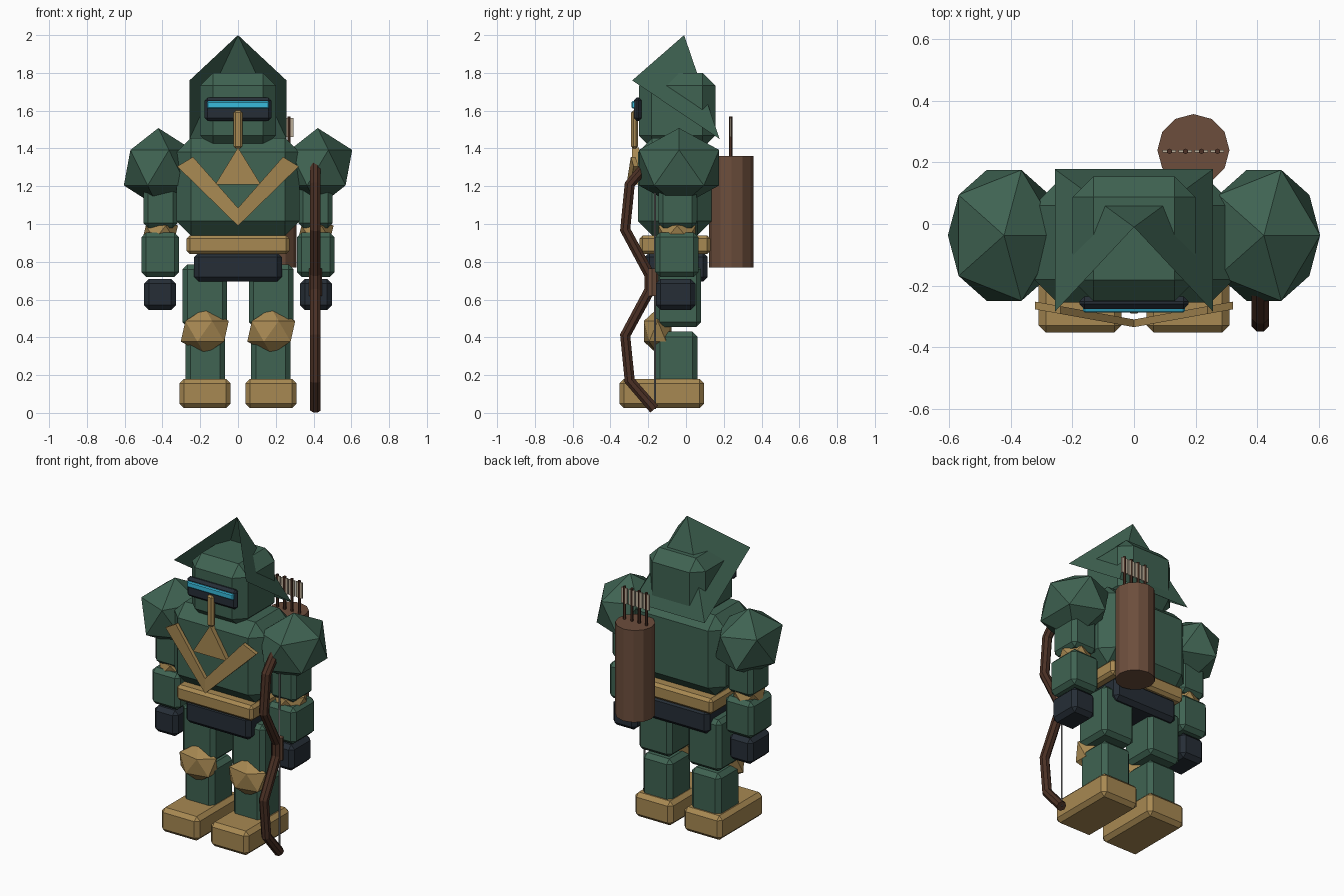
import bpy, bmesh, math
from mathutils import Matrix, Vector

if "Cube" in bpy.data.objects:
    bpy.data.objects.remove(bpy.data.objects["Cube"])


def material(name, rgb):
    m = bpy.data.materials.new(name)
    m.diffuse_color = (*rgb, 1)
    m.use_nodes = True
    m.node_tree.nodes["Principled BSDF"].inputs["Base Color"].default_value = m.diffuse_color
    return m


GREEN = material("green", (0.05, 0.125, 0.085))
GOLD = material("gold", (0.39, 0.25, 0.085))
DARK = material("dark", (0.019, 0.027, 0.037))
CYAN = material("cyan", (0.04, 0.5, 0.72))
LEATHER = material("leather", (0.15, 0.075, 0.045))
WOOD = material("wood", (0.07, 0.03, 0.018))
FEATHER = material("feather", (0.5, 0.43, 0.32))
CORD = material("cord", (0.25, 0.25, 0.25))


def finish(name, bm, mat):
    bmesh.ops.recalc_face_normals(bm, faces=bm.faces)
    me = bpy.data.meshes.new(name)
    bm.to_mesh(me)
    bm.free()
    me.materials.append(mat)
    ob = bpy.data.objects.new(name, me)
    bpy.context.collection.objects.link(ob)
    return ob


def box(name, x, y, z, mat, bevel=0.0):
    """Chamfered box from (min, max) ranges."""
    bm = bmesh.new()
    bmesh.ops.create_cube(bm, size=1)
    for v in bm.verts:
        v.co = Vector([(a + b) / 2 + c * (b - a) for (a, b), c in zip((x, y, z), v.co)])
    if bevel:
        bmesh.ops.bevel(bm, geom=bm.edges[:], offset=bevel, segments=1,
                        profile=0.5, affect='EDGES')
    return finish(name, bm, mat)


def gem(name, center, radii, mat):
    """Twenty-sided faceted ball."""
    bm = bmesh.new()
    bmesh.ops.create_icosphere(bm, subdivisions=1, radius=1,
                               matrix=Matrix.LocRotScale(Vector(center), None, Vector(radii)))
    return finish(name, bm, mat)


def rod(name, x, y, z0, z1, r, sides, mat):
    bm = bmesh.new()
    bmesh.ops.create_cone(bm, cap_ends=True, segments=sides, radius1=r, radius2=r,
                          depth=z1 - z0, matrix=Matrix.Translation((x, y, (z0 + z1) / 2)))
    return finish(name, bm, mat)


def plate(name, outline, front, thick, mat):
    """Extrude an x-z outline along y; front(x) gives the front depth."""
    bm = bmesh.new()
    f = bm.faces.new([bm.verts.new((x, front(x), z)) for x, z in outline])
    ext = bmesh.ops.extrude_face_region(bm, geom=[f], use_keep_orig=True)["geom"]
    for v in ext:
        if isinstance(v, bmesh.types.BMVert):
            v.co.y += thick
    return finish(name, bm, mat)


# Head, visor and nose guard
box("head", (-0.2, 0.2), (-0.25, 0.155), (1.4, 1.8), GREEN, 0.068)
box("visor", (-0.177, 0.177), (-0.276, -0.235), (1.545, 1.67), DARK, 0.016)
box("visor_light", (-0.165, 0.165), (-0.288, -0.262), (1.612, 1.65), CYAN, 0.006)
box("nose_guard", (-0.023, 0.023), (-0.29, -0.255), (1.4, 1.6), GOLD, 0.011)

# Hood: tilted pyramid shell, open at the front and below
bm = bmesh.new()
tip, fl, fr, bl, br = [bm.verts.new(c) for c in (
    (0, -0.01, 2.0), (-0.257, -0.285, 1.76), (0.257, -0.285, 1.76),
    (-0.257, 0.178, 1.45), (0.257, 0.178, 1.45))]
for tri in ((tip, fl, bl), (tip, bl, br), (tip, br, fr)):
    bm.faces.new(tri)
finish("hood", bm, GREEN)

# Torso, belt and hips
box("torso", (-0.325, 0.325), (-0.255, 0.135), (0.94, 1.455), GREEN, 0.075)
box("belt", (-0.272, 0.272), (-0.247, 0.13), (0.84, 0.94), GOLD, 0.018)
box("hips", (-0.232, 0.232), (-0.218, 0.115), (0.695, 0.85), DARK, 0.025)

# Chest ornaments
for s, side in ((-1, "left"), (1, "right")):
    plate(side + "_chest_bar",
          [(0, 0.99), (s * 0.322, 1.305), (s * 0.238, 1.355), (0, 1.085)],
          lambda x: -0.335 + 0.18 * abs(x), 0.025, GOLD)
plate("chest_triangle", [(-0.12, 1.21), (0.12, 1.21), (0, 1.405)],
      lambda x: -0.285, 0.035, GOLD)

# Limbs
for s, side in ((-1, "left"), (1, "right")):
    def span(c, h):
        return (s * c - h, s * c + h)
    gem(side + "_shoulder", (s * 0.422, -0.037, 1.298), (0.204, 0.25, 0.21), GREEN)
    box(side + "_upper_arm", span(0.411, 0.09), (-0.145, 0.055), (0.98, 1.3), GREEN, 0.024)
    gem(side + "_elbow", (s * 0.412, -0.047, 0.955), (0.105, 0.115, 0.08), GOLD)
    box(side + "_forearm", span(0.412, 0.1), (-0.163, 0.066), (0.72, 0.955), GREEN, 0.025)
    box(side + "_hand", span(0.413, 0.084), (-0.16, 0.05), (0.545, 0.71), DARK, 0.025)
    box(side + "_thigh", span(0.175, 0.118), (-0.165, 0.08), (0.455, 0.785), GREEN, 0.025)
    gem(side + "_knee_guard", (s * 0.176, -0.15, 0.432), (0.142, 0.086, 0.122), GOLD)
    box(side + "_shin", span(0.173, 0.105), (-0.165, 0.062), (0.14, 0.43), GREEN, 0.027)
    box(side + "_foot", span(0.175, 0.135), (-0.353, 0.095), (0.025, 0.18), GOLD, 0.024)

# Quiver and arrows
rod("quiver", 0.193, 0.24, 0.77, 1.36, 0.117, 12, LEATHER)
for i in range(4):
    x = 0.193 + (i - 1.5) * 0.052
    rod("arrow_shaft", x, 0.236, 1.3, 1.57, 0.009, 6, WOOD)
    box("arrow_fletching", (x - 0.022, x + 0.022), (0.232, 0.241), (1.46, 1.56), FEATHER)

# Bow: faceted bent tube, with grip and string
half = [(-0.168, 0.67), (-0.298, 0.52), (-0.322, 0.28), (-0.195, 0.045)]
path = [(y, 0.69 - d) for y, d in half] + [(y, 0.69 + d) for y, d in reversed(half)]
bm = bmesh.new()
R, N = 0.03, 8
rings = []
for i, p in enumerate(path):
    p = Vector((0.41, *p))
    a = Vector((0.41, *path[max(i - 1, 0)]))
    b = Vector((0.41, *path[min(i + 1, len(path) - 1)]))
    side_dir = Vector((1, 0, 0))
    out = (b - a).normalized().cross(side_dir)
    rings.append([bm.verts.new(p + R * (side_dir * math.cos(t) + out * math.sin(t)))
                  for t in (2 * math.pi * (k + 0.5) / N for k in range(N))])
for r0, r1 in zip(rings, rings[1:]):
    for k in range(N):
        bm.faces.new((r0[k], r0[(k + 1) % N], r1[(k + 1) % N], r1[k]))
bm.faces.new(rings[0])
bm.faces.new(rings[-1])
finish("bow", bm, WOOD)
rod("bow_grip", 0.41, -0.18, 0.62, 0.765, 0.034, 8, LEATHER)
rod("bow_string", 0.41, -0.165, 0.02, 1.36, 0.005, 6, CORD)
